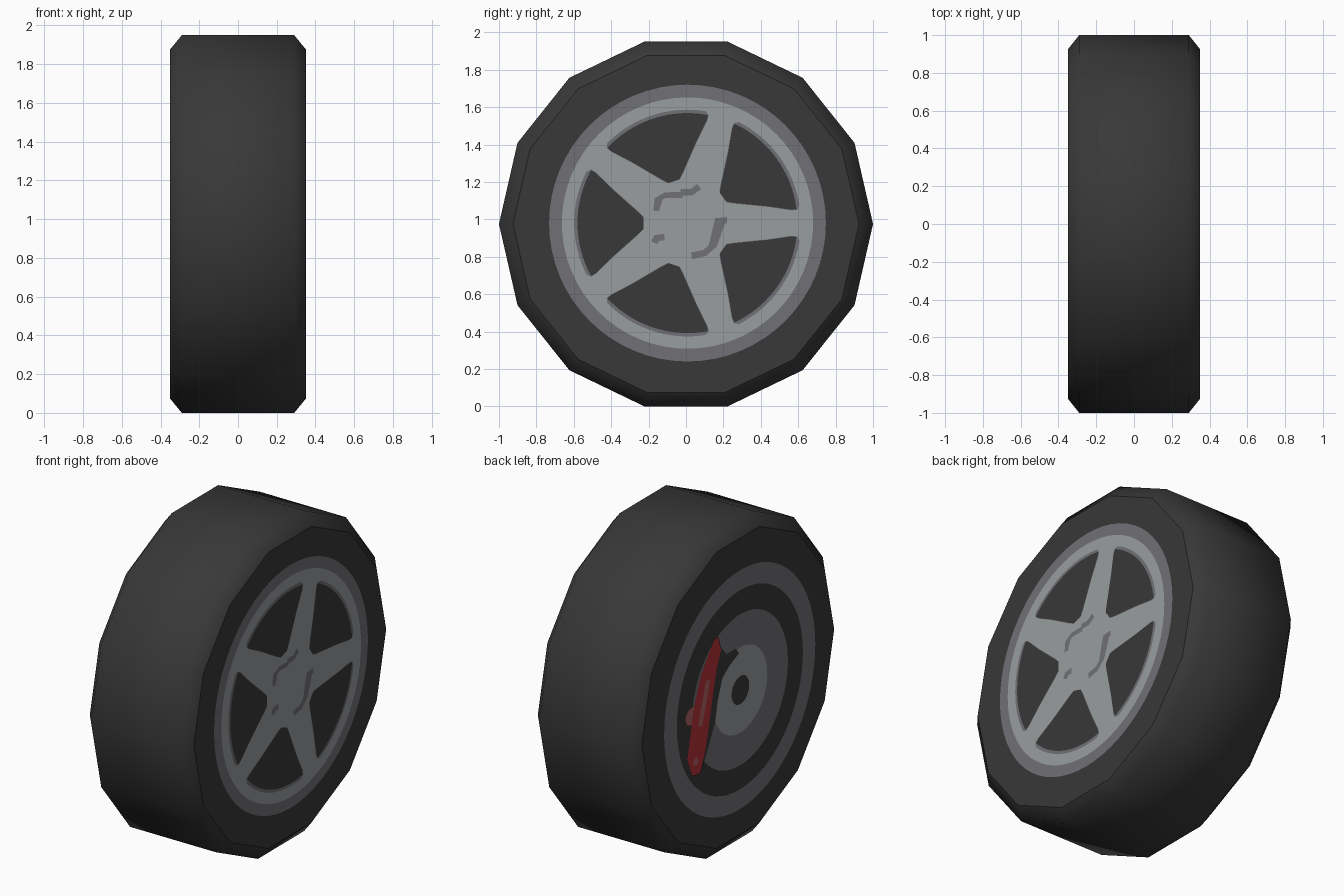
import bpy, bmesh, math
from math import sin, cos, pi, radians

if "Cube" in bpy.data.objects:
    bpy.data.objects.remove(bpy.data.objects["Cube"])

SIDES, HALF_W = 14, 0.35
CZ = cos(pi / SIDES)          # axle height: tyre rests on a flat facet


def material(name, r, g, b):
    lin = [((c / 255 + 0.055) / 1.055) ** 2.4 for c in (r, g, b)]
    m = bpy.data.materials.new(name)
    m.diffuse_color = (*lin, 1)
    m.use_nodes = True
    m.node_tree.nodes["Principled BSDF"].inputs["Base Color"].default_value = m.diffuse_color
    return m


RUBBER = material("dark_rubber", 56, 56, 56)
ALLOY = material("light_alloy", 153, 157, 159)
GREY = material("shadow_grey", 113, 112, 117)
RED = material("caliper_red", 184, 50, 58)
DULL = material("dull_red", 176, 98, 98)


def make_object(name, bm, mat):
    me = bpy.data.meshes.new(name)
    bm.to_mesh(me)
    bm.free()
    me.materials.append(mat)
    ob = bpy.data.objects.new(name, me)
    bpy.context.collection.objects.link(ob)
    return ob


def plate(name, outline, layer, side, mat):
    """Thin painted shape on a sidewall; side = 1 (+x) or -1 (-x)."""
    area = sum(a[0] * b[1] - b[0] * a[1]
               for a, b in zip(outline, outline[1:] + outline[:1]))
    if area < 0:
        outline = outline[::-1]
    bm = bmesh.new()
    x = side * (HALF_W + 0.0012 * layer)
    f = bm.faces.new([bm.verts.new((x, side * u, CZ + v)) for u, v in outline])
    bmesh.ops.triangulate(bm, faces=[f])
    return make_object(name, bm, mat)


def circle(r, u=0, v=0, n=64):
    return [(u + r * cos(2 * pi * i / n), v + r * sin(2 * pi * i / n)) for i in range(n)]


def stroke(path, w):
    """Outline of a band of width w along a path."""
    left, right = [], []
    for i, (u, v) in enumerate(path):
        a, b = path[max(i - 1, 0)], path[min(i + 1, len(path) - 1)]
        du, dv = b[0] - a[0], b[1] - a[1]
        k = w / 2 / math.hypot(du, dv)
        left.append((u - dv * k, v + du * k))
        right.append((u + dv * k, v - du * k))
    return left + right[::-1]


# Tyre: 14-sided drum with chamfered shoulders
bm = bmesh.new()
rings = []
for x, r in ((-HALF_W, 0.925), (-0.29, 1), (0.29, 1), (HALF_W, 0.925)):
    rings.append([bm.verts.new((x, r * cos(2 * pi * i / SIDES), CZ + r * sin(2 * pi * i / SIDES)))
                  for i in range(SIDES)])
for a, b in zip(rings, rings[1:]):
    for i in range(SIDES):
        j = (i + 1) % SIDES
        bm.faces.new((a[i], a[j], b[j], b[i])).smooth = True
for ring in (rings[0], rings[-1]):
    cap = bm.faces.new(ring)
    for e in cap.edges:
        e.smooth = False
bmesh.ops.recalc_face_normals(bm, faces=bm.faces)
make_object("tyre", bm, RUBBER)

# Outer side: rim rings
CU, CV = 0.008, 0.005
plate("outer_rim_lip", circle(0.74, CU, CV), 1, 1, GREY)
plate("outer_rim_face", circle(0.672, CU, CV), 2, 1, ALLOY)

# Outer side: five openings between the spokes, each with a grey edge
FLANK = [(0.235, 0.03), (0.265, 0.06), (0.40, 0.18), (0.49, 0.268), (0.515, 0.283)]


def opening(angle, arc_r, grow):
    arc = [(arc_r * cos(radians(d)), arc_r * sin(radians(d))) for d in range(27, -28, -3)]
    up = [(r, t + grow) for r, t in FLANK]
    pts = up + arc + [(r, -t) for r, t in up[::-1]]
    c, s = cos(angle), sin(angle)
    return [(CU + r * c - t * s, CV + r * s + t * c) for r, t in pts]


for k in range(5):
    ang = radians(36 + 72 * k)
    plate(f"opening_edge_{k + 1}", opening(ang, 0.606, 0.004), 3, 1, GREY)
    plate(f"opening_{k + 1}", opening(ang, 0.588, 0), 4, 1, RUBBER)

# Outer side: shaded marks around the hub
MARKS = [
    ([(0.22, 0.02), (0.17, 0.02), (0.175, -0.04), (0.15, -0.11), (0.10, -0.155), (0.03, -0.17)], 0.035),
    ([(-0.16, 0.07), (-0.155, 0.13), (-0.11, 0.155), (-0.02, 0.155)], 0.03),
    ([(-0.03, 0.17), (0.03, 0.17), (0.07, 0.20)], 0.035),
    ([(-0.17, -0.10), (-0.16, -0.075), (-0.115, -0.07)], 0.035),
]
for k, (path, w) in enumerate(MARKS):
    plate(f"hub_mark_{k + 1}", stroke(path, w), 3, 1, GREY)

# Inner side: rim lip, barrel, brake disc and hub
for k, (name, r, mat) in enumerate((("inner_rim_lip", 0.727, GREY), ("inner_barrel", 0.606, RUBBER),
                                    ("brake_disc", 0.46, GREY), ("hub_plate", 0.26, ALLOY),
                                    ("hub_hole", 0.085, RUBBER))):
    plate(name, circle(r, 0.015, -0.02), k + 1, -1, mat)

# Inner side: brake caliper with dark gap beside it
plate("caliper_gap", [(-0.19, 0.33), (-0.12, 0.25), (-0.03, 0.25), (0.0, 0.21), (-0.09, 0.17),
                      (-0.16, 0.12), (-0.205, 0), (-0.23, -0.12), (-0.29, -0.24),
                      (-0.36, -0.37), (-0.42, -0.3), (-0.4, 0), (-0.3, 0.25)], 6, -1, RUBBER)
plate("caliper_piston", circle(0.055, -0.46, 0.0, 20), 6.5, -1, DULL)
plate("caliper", [(-0.20, 0.385), (-0.173, 0.30), (-0.22, 0.19), (-0.26, 0.02), (-0.317, -0.23),
                  (-0.375, -0.38), (-0.45, -0.366), (-0.50, -0.25), (-0.47, -0.11),
                  (-0.433, 0.055), (-0.365, 0.22), (-0.28, 0.335), (-0.24, 0.387)], 7, -1, RED)
plate("caliper_rib", stroke([(-0.30, 0.16), (-0.34, 0.03), (-0.38, -0.09)], 0.045), 8, -1, DULL)
plate("caliper_bolt", circle(0.025, -0.42, -0.29, 12), 8, -1, DULL)
